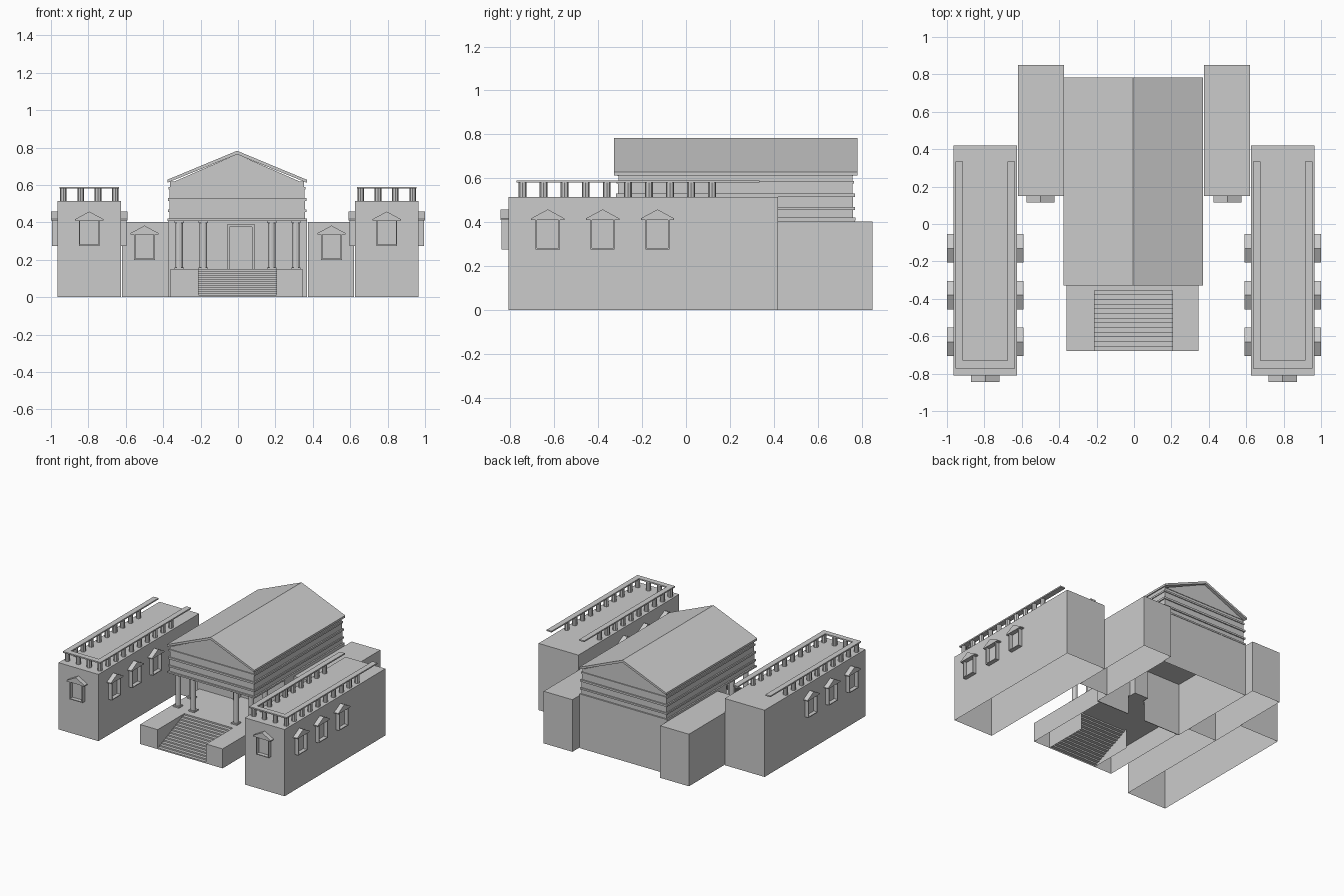
import bpy, bmesh, math
from mathutils import Vector

if "Cube" in bpy.data.objects:
    bpy.data.objects.remove(bpy.data.objects["Cube"])


def finish(name, bm):
    me = bpy.data.meshes.new(name)
    bm.to_mesh(me)
    bm.free()
    ob = bpy.data.objects.new(name, me)
    bpy.context.collection.objects.link(ob)
    return ob


def add_box(bm, x0, x1, y0, y1, z0, z1, skip=()):
    """Add a box; skip lists outward directions of faces left open."""
    geo = bmesh.ops.create_cube(bm, size=1)
    verts = geo["verts"]
    faces = {f for v in verts for f in v.link_faces}
    dirs = {"front": (0, -1, 0), "bottom": (0, 0, -1), "top": (0, 0, 1), "back": (0, 1, 0)}
    bm.normal_update()
    dead = [f for f in faces for s in skip if f.normal.dot(Vector(dirs[s])) > 0.9]
    for v in verts:
        v.co = (x1 if v.co.x > 0 else x0, y1 if v.co.y > 0 else y0, z1 if v.co.z > 0 else z0)
    if dead:
        bmesh.ops.delete(bm, geom=dead, context="FACES")


def box(name, *dims, skip=()):
    bm = bmesh.new()
    add_box(bm, *dims, skip=skip)
    return finish(name, bm)


def add_prism(bm, profile, y0, y1):
    """Extrude an xz profile along y."""
    a = [bm.verts.new((x, y0, z)) for x, z in profile]
    b = [bm.verts.new((x, y1, z)) for x, z in profile]
    n = len(a)
    bm.faces.new(a)
    bm.faces.new(b[::-1])
    for i in range(n):
        bm.faces.new((a[i], b[i], b[(i + 1) % n], a[(i + 1) % n]))
    bmesh.ops.recalc_face_normals(bm, faces=bm.faces)


def prism(name, profile, y0, y1):
    bm = bmesh.new()
    add_prism(bm, profile, y0, y1)
    return finish(name, bm)


def add_post(bm, x, y, z0, z1, r, sides=8):
    geo = bmesh.ops.create_cone(bm, cap_ends=True, segments=sides, radius1=r, radius2=r, depth=z1 - z0)
    bmesh.ops.translate(bm, verts=geo["verts"], vec=(x, y, (z0 + z1) / 2))


def window(name, x, y, z, angle):
    """Projecting frame with a small pediment; z is the sill height."""
    bm = bmesh.new()
    w, h, d, t = 0.055, 0.135, 0.03, 0.006
    add_box(bm, -w, -w + t, -d, 0, 0, h)
    add_box(bm, w - t, w, -d, 0, 0, h)
    add_box(bm, -w, w, -d, 0, 0, t)
    add_prism(bm, [(-0.076, h), (0.076, h), (0.076, h + 0.007), (0, h + 0.048), (-0.076, h + 0.007)], -0.035, 0)
    ob = finish(name, bm)
    ob.location = (x, y, z)
    ob.rotation_euler.z = angle


for side, s in (("left", -1), ("right", 1)):
    # Side wing and the lower connecting block
    xi, xo = sorted((s * 0.625, s * 0.965))
    box(side + "_wing", xi, xo, -0.81, 0.42, 0, 0.515, skip=("bottom",))
    ci, co = sorted((s * 0.375, s * 0.62))
    box(side + "_connector", ci, co, 0.15, 0.85, 0, 0.402, skip=("bottom",))

    # Windows on wing sides, wing front and connector front
    for i, y in enumerate((-0.63, -0.38, -0.13)):
        window(f"{side}_outer_window_{i}", s * 0.965, y, 0.275, s * math.pi / 2)
        window(f"{side}_inner_window_{i}", s * 0.625, y, 0.275, -s * math.pi / 2)
    window(side + "_front_window", s * 0.795, -0.81, 0.275, 0)
    window(side + "_connector_window", s * 0.5, 0.15, 0.2, 0)

    # Roof balustrade: posts and a U-shaped rail
    a, b, w = xi + 0.01, xo - 0.01, 0.042
    bm = bmesh.new()
    for i in range(10):
        y = -0.745 + i * 0.096
        for x in (a + w / 2, b - w / 2):
            add_post(bm, x, y, 0.515, 0.582, 0.018)
    for k in (1, 2):
        add_post(bm, a + w / 2 + k * (b - a - w) / 3, -0.745, 0.515, 0.582, 0.018)
    finish(side + "_balusters", bm)
    bm = bmesh.new()
    add_box(bm, a, b, -0.772, -0.73, 0.58, 0.59)
    add_box(bm, a, a + w, -0.73, 0.335, 0.58, 0.59)
    add_box(bm, b - w, b, -0.73, 0.335, 0.58, 0.59)
    finish(side + "_balustrade_rail", bm)

# Temple hall with a doorway in its front wall
box("hall", -0.375, 0.37, 0.04, 0.77, 0, 0.41, skip=("bottom", "front", "top"))
bm = bmesh.new()
add_box(bm, -0.375, -0.06, 0.04, 0.045, 0, 0.41)
add_box(bm, 0.09, 0.37, 0.04, 0.045, 0, 0.41)
add_box(bm, -0.06, 0.09, 0.04, 0.045, 0.385, 0.41)
finish("hall_front_wall", bm)
box("door_recess", -0.045, 0.075, 0.04, 0.1, 0.15, 0.375, skip=("front",))
bm = bmesh.new()
add_box(bm, -0.06, -0.045, 0.025, 0.045, 0.15, 0.39)
add_box(bm, 0.075, 0.09, 0.025, 0.045, 0.15, 0.39)
add_box(bm, -0.06, 0.09, 0.025, 0.045, 0.375, 0.39)
finish("door_frame", bm)

# Podium: porch floor and the blocks flanking the stairs
box("porch_floor", -0.36, 0.345, -0.33, 0.04, 0, 0.15, skip=("bottom", "front", "back"))
box("left_stair_block", -0.36, -0.21, -0.68, -0.33, 0, 0.15, skip=("bottom", "back"))
box("right_stair_block", 0.205, 0.345, -0.68, -0.33, 0, 0.15, skip=("bottom", "back"))

# Stairs: a folded strip of risers and treads
bm = bmesh.new()
steps = 14
path = [(-0.68, 0.0)]
for i in range(steps):
    y, z = -0.68 + i * 0.025, (i + 1) * 0.15 / steps
    path += [(y, z), (y + 0.025, z)]
rows = [(bm.verts.new((-0.21, y, z)), bm.verts.new((0.205, y, z))) for y, z in path]
for p, q in zip(rows, rows[1:]):
    bm.faces.new((p[0], p[1], q[1], q[0]))
finish("stairs", bm)

# Porch columns with square plinths and capitals
bm = bmesh.new()
for x, y in [(-0.315, -0.28), (-0.185, -0.28), (0.18, -0.28), (0.31, -0.28), (-0.315, -0.11), (0.31, -0.11)]:
    add_post(bm, x, y, 0.15, 0.41, 0.02, 12)
    add_box(bm, x - 0.025, x + 0.025, y - 0.025, y + 0.025, 0.15, 0.16)
    add_box(bm, x - 0.025, x + 0.025, y - 0.025, y + 0.025, 0.397, 0.41)
finish("porch_columns", bm)

# Entablature: stacked bands around the whole temple
bm = bmesh.new()
levels = [(0.408, 0.42, 0.373), (0.42, 0.455, 0.362), (0.455, 0.468, 0.37), (0.468, 0.515, 0.362),
          (0.515, 0.53, 0.37), (0.53, 0.575, 0.36), (0.575, 0.588, 0.366), (0.588, 0.618, 0.358)]
for z0, z1, e in levels:
    add_box(bm, -0.005 - e, -0.005 + e, 0.05 - e, 0.4 + e, z0, z1)
finish("entablature", bm)

# Gable walls and the pitched roof
prism("gable_walls", [(-0.36, 0.61), (0.35, 0.61), (-0.005, 0.765)], -0.312, 0.762)
prism("roof", [(-0.378, 0.612), (-0.378, 0.628), (-0.005, 0.783), (0.368, 0.628), (0.368, 0.612), (-0.005, 0.764)],
      -0.328, 0.782)
